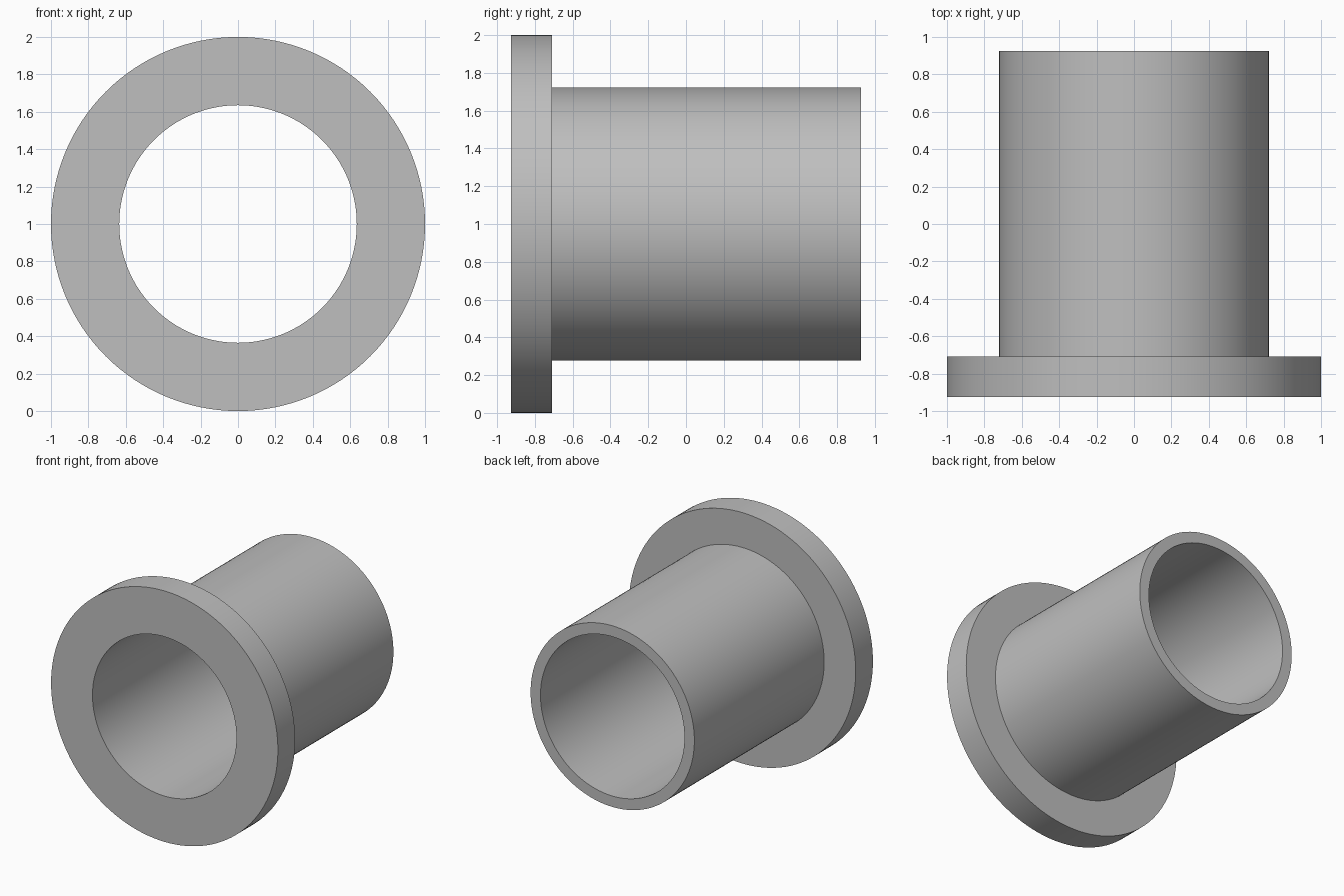
import bpy
import bmesh
import math
from mathutils import Vector, Matrix

default = bpy.data.objects.get("Cube")
if default:
    bpy.data.objects.remove(default, do_unlink=True)

SEGMENTS = 128
BORE, TUBE, FLANGE = 0.635, 0.722, 1.0
FRONT, STEP, BACK = -0.926, -0.709, 0.926

# Plain grey material
grey = bpy.data.materials.new("light_grey")
grey.use_nodes = True
colour = (0.52, 0.52, 0.52, 1)
grey.diffuse_color = colour
grey.node_tree.nodes["Principled BSDF"].inputs["Base Color"].default_value = colour

# Flanged sleeve: a closed radius/depth profile spun around the y axis
profile = [(BORE, FRONT), (FLANGE, FRONT), (FLANGE, STEP),
           (TUBE, STEP), (TUBE, BACK), (BORE, BACK)]
bm = bmesh.new()
verts = [bm.verts.new((r, y, 0)) for r, y in profile]
edges = [bm.edges.new((verts[i - 1], v)) for i, v in enumerate(verts)]
bmesh.ops.spin(bm, geom=verts + edges, cent=Vector(), axis=Vector((0, 1, 0)),
               angle=math.tau, steps=SEGMENTS)
bmesh.ops.remove_doubles(bm, verts=bm.verts[:], dist=0.0001)
bmesh.ops.translate(bm, verts=bm.verts[:], vec=Vector((0, 0, FLANGE)))
bmesh.ops.recalc_face_normals(bm, faces=bm.faces[:])

mesh = bpy.data.meshes.new("flanged_sleeve")
bm.to_mesh(mesh)
bm.free()
mesh.materials.append(grey)
sleeve = bpy.data.objects.new("flanged_sleeve", mesh)
bpy.context.collection.objects.link(sleeve)

# Smooth round walls, sharp rims
bpy.ops.object.select_all(action="DESELECT")
sleeve.select_set(True)
bpy.context.view_layer.objects.active = sleeve
bpy.ops.object.shade_smooth_by_angle(angle=math.radians(30))
